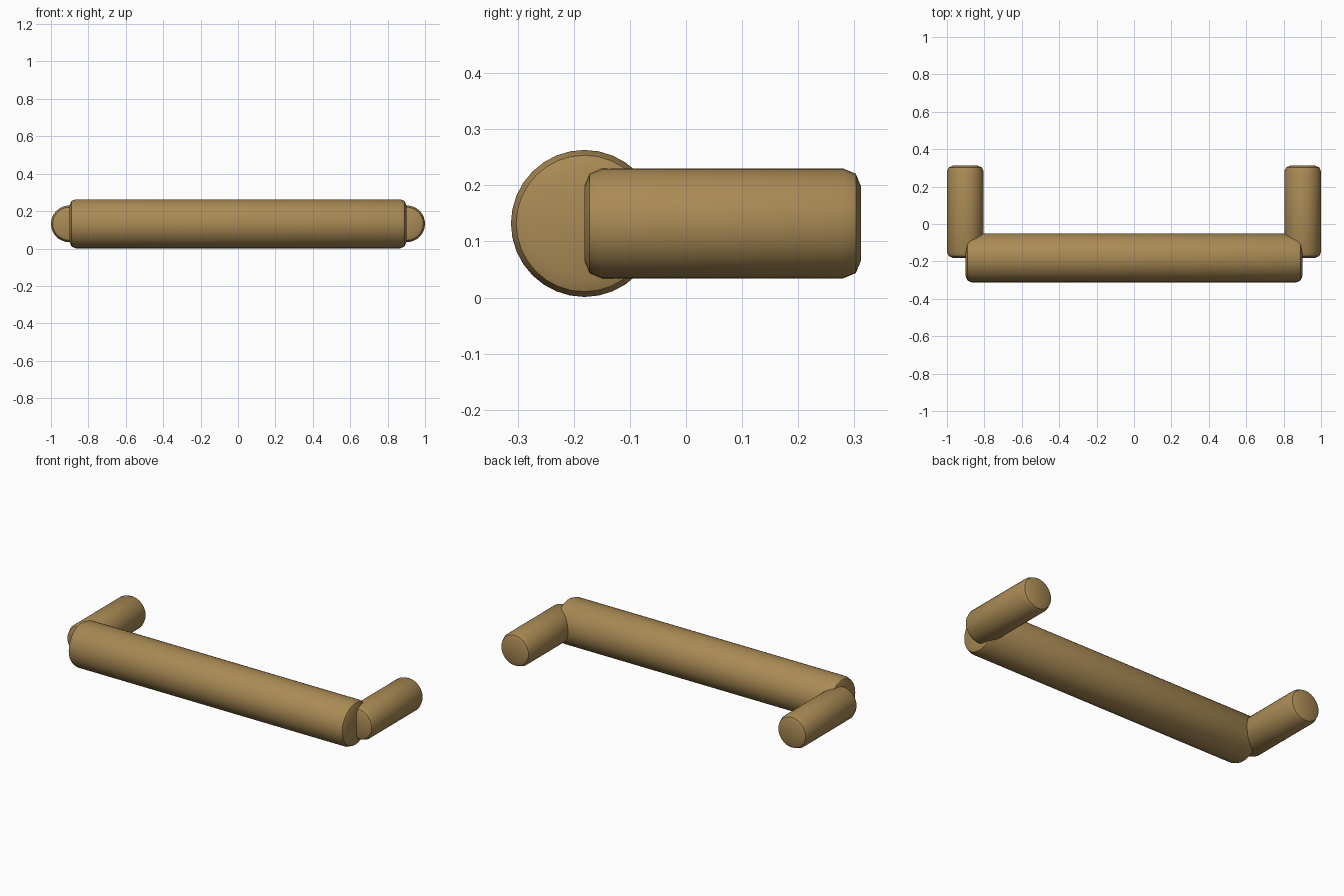
import bpy
import math
from mathutils import Matrix

if "Cube" in bpy.data.objects:
    bpy.data.objects.remove(bpy.data.objects["Cube"], do_unlink=True)

brass = bpy.data.materials.new("aged_brass")
brass.use_nodes = True
colour = (0.40, 0.255, 0.09, 1)
brass.diffuse_color = colour
brass.node_tree.nodes["Principled BSDF"].inputs["Base Color"].default_value = colour

AXIS_Z = 0.132
BAR_Y = -0.181
BAR_RADIUS = 0.131
POST_RADIUS = 0.098
BACK_Y = 0.312


def rounded_rod(name, radius, length, centre, axis):
    """Cylinder along the given axis with softened end rims."""
    bpy.ops.mesh.primitive_cylinder_add(vertices=32, radius=radius, depth=length)
    rod = bpy.context.object
    rod.name = name
    turn = Matrix.Rotation(math.pi / 2, 4, "Y" if axis == "X" else "X")
    rod.data.transform(turn)
    rod.location = centre
    rod.data.materials.append(brass)
    bevel = rod.modifiers.new("rounded_rims", "BEVEL")
    bevel.width = 0.032
    bevel.segments = 2
    bevel.limit_method = "ANGLE"
    bevel.angle_limit = math.radians(40)
    bpy.ops.object.modifier_apply(modifier=bevel.name)
    bpy.ops.object.shade_smooth_by_angle(angle=math.radians(35))
    return rod


# Horizontal grip
rounded_rod("grip_bar", BAR_RADIUS, 1.8, (0, BAR_Y, AXIS_Z), "X")

# Mounting posts reaching back from the middle of the grip
post_length = BACK_Y - BAR_Y
for side, x in (("left", 1), ("right", -1)):
    rounded_rod(side + "_post", POST_RADIUS, post_length,
                (x * (1 - POST_RADIUS), (BACK_Y + BAR_Y) / 2, AXIS_Z), "Y")
